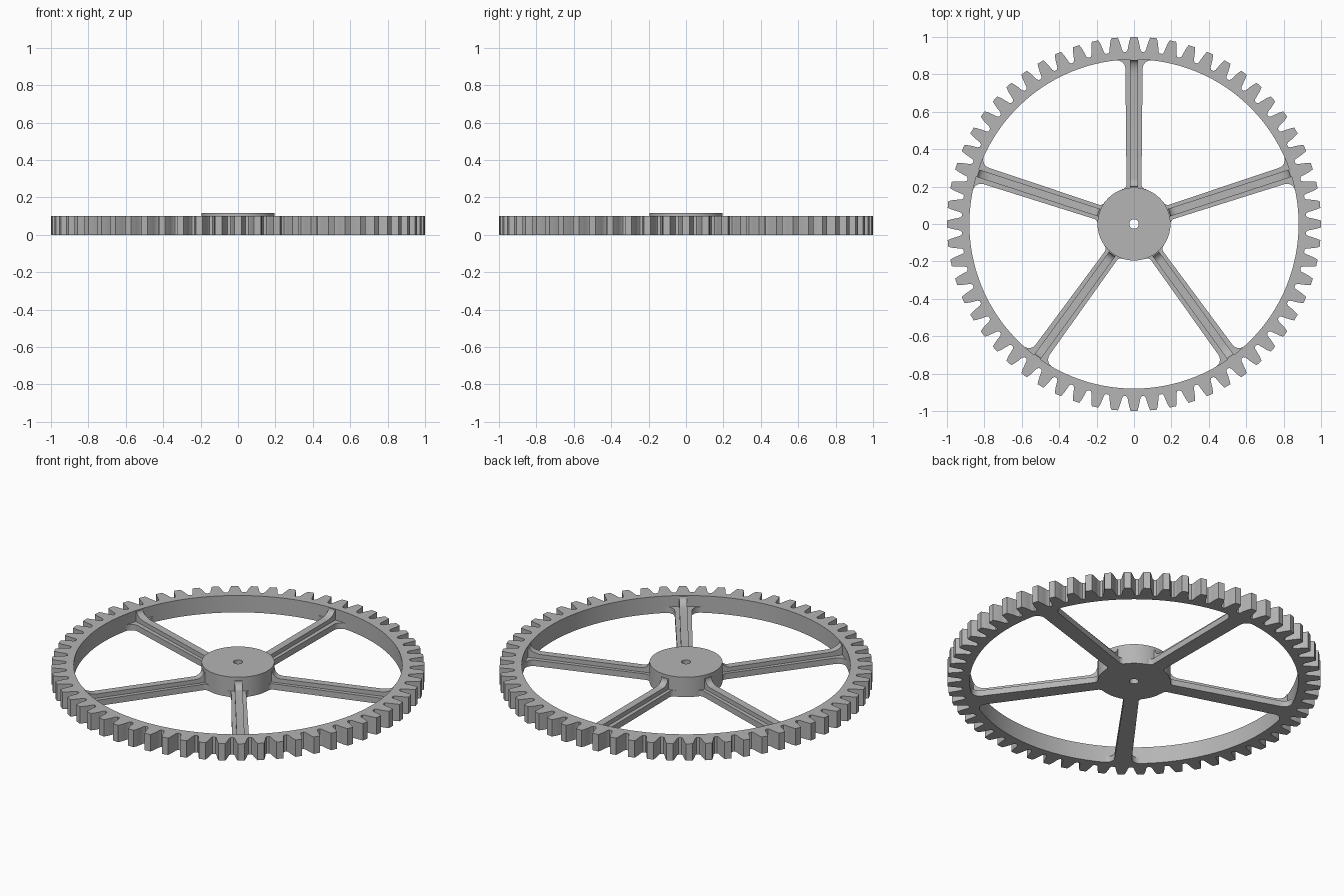
import bpy, bmesh, math
from mathutils import Matrix

cube = bpy.data.objects.get("Cube")
if cube:
    bpy.data.objects.remove(cube, do_unlink=True)

TEETH, SPOKES = 60, 5
RIM_IN, RIM_TOP = 0.88, 0.1
HUB_R, HUB_TOP, BORE_R = 0.195, 0.118, 0.025

grey = bpy.data.materials.new("cast grey")
grey.use_nodes = True
grey.diffuse_color = (0.46, 0.46, 0.46, 1)
grey.node_tree.nodes["Principled BSDF"].inputs["Base Color"].default_value = grey.diffuse_color


def finish(bm, name):
    bmesh.ops.recalc_face_normals(bm, faces=bm.faces)
    mesh = bpy.data.meshes.new(name)
    bm.to_mesh(mesh)
    bm.free()
    obj = bpy.data.objects.new(name, mesh)
    bpy.context.collection.objects.link(obj)
    mesh.materials.append(grey)
    bpy.ops.object.select_all(action='DESELECT')
    obj.select_set(True)
    bpy.context.view_layer.objects.active = obj
    bpy.ops.object.shade_smooth_by_angle(angle=math.radians(25))
    return obj


def ring(name, polar, inner, top):
    """Thick ring whose outer outline is a list of (angle, radius)."""
    bm = bmesh.new()
    rows = []
    for a, r in polar:
        c, s = math.cos(a), math.sin(a)
        rows.append([bm.verts.new((q * c, q * s, z))
                     for q, z in ((r, 0), (r, top), (inner, top), (inner, 0))])
    for i, row in enumerate(rows):
        prev = rows[i - 1]
        for j in range(4):
            bm.faces.new((prev[j - 1], row[j - 1], row[j], prev[j]))
    return finish(bm, name)


def prism(name, points, offset):
    """Flat outline pushed along the offset vector."""
    bm = bmesh.new()
    face = bm.faces.new([bm.verts.new(p) for p in points])
    ext = bmesh.ops.extrude_face_region(bm, geom=[face])
    moved = [g for g in ext["geom"] if isinstance(g, bmesh.types.BMVert)]
    bmesh.ops.translate(bm, verts=moved, vec=offset)
    return finish(bm, name)


def arc(cx, cy, rx, ry, start, end, n=8):
    angles = [math.radians(start + (end - start) * i / n) for i in range(n + 1)]
    return [(cx + rx * math.cos(a), cy + ry * math.sin(a)) for a in angles]


# Toothed rim: half of one tooth as (half width, radius), mirrored and repeated
half_tooth = [(0.041, 0.922), (0.034, 0.932), (0.030, 0.955), (0.025, 0.978), (0.018, 1.0)]
tooth = [(-w / r, r) for w, r in half_tooth] + [(w / r, r) for w, r in reversed(half_tooth)]
pitch = math.tau / TEETH
ring("toothed_rim", [(i * pitch + a, r) for i in range(TEETH) for a, r in tooth], RIM_IN, RIM_TOP)

# Hub with a small bore
ring("hub", [(math.tau * i / 96, HUB_R) for i in range(96)], BORE_R, HUB_TOP)

# Spoke flange outline: filleted into the hub and the rim
side = (arc(0.064, 0.212, 0.024, 0.026, 270, 180)
        + arc(0.091, 0.830, 0.045, 0.045, 180, 90))
side = [(0.05, 0.18)] + side + [(0.088, 0.878)]
flange = side + [(0, 0.882)] + [(-x, y) for x, y in reversed(side)]

# Rib side outline: sweeps up at both ends
rib = ([(0.185, 0.01), (0.185, 0.098), (0.2, 0.098)]
       + arc(0.245, 0.098, 0.045, 0.038, 180, 270)
       + arc(0.80, 0.097, 0.075, 0.037, 270, 360)
       + [(0.882, 0.097), (0.882, 0.01)])

for i in range(SPOKES):
    turn = Matrix.Rotation(math.tau * i / SPOKES, 4, 'Z')
    plate = prism(f"spoke_flange_{i + 1}", [(x, y, 0) for x, y in flange], (0, 0, 0.035))
    web = prism(f"spoke_rib_{i + 1}", [(-0.021, y, z) for y, z in rib], (0.042, 0, 0))
    for part in (plate, web):
        part.matrix_world = turn
